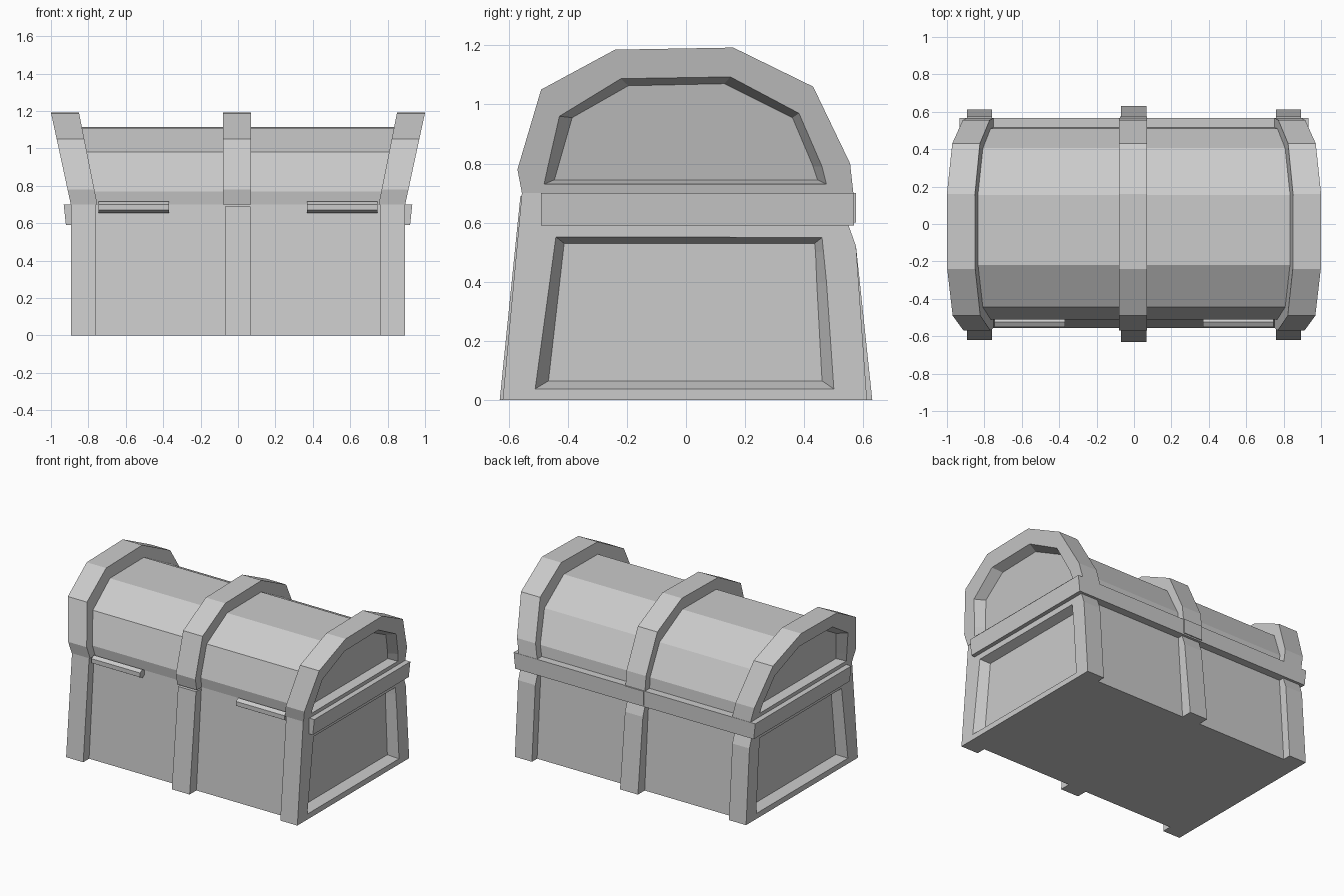
import bpy, bmesh, math

if "Cube" in bpy.data.objects:
    bpy.data.objects.remove(bpy.data.objects["Cube"])


def loft(name, rings, mirror=False):
    """Skin equal-length rings of (x, y, z) points and cap both ends."""
    bm = bmesh.new()
    vs = [[bm.verts.new(p) for p in r] for r in rings]
    n = len(vs[0])
    for a, b in zip(vs, vs[1:]):
        for i in range(n):
            j = (i + 1) % n
            bm.faces.new((a[i], a[j], b[j], b[i]))
    bm.faces.new(vs[0][::-1])
    bm.faces.new(vs[-1])
    bmesh.ops.recalc_face_normals(bm, faces=bm.faces)
    me = bpy.data.meshes.new(name)
    bm.to_mesh(me)
    bm.free()
    ob = bpy.data.objects.new(name, me)
    bpy.context.collection.objects.link(ob)
    if mirror:
        ob.modifiers.new("Mirror", "MIRROR").use_mirror_merge = False
    return ob


def ring(profile, x0, slope=0.0):
    """Place a (y, z) profile at x0, leaning outward above the lid seam."""
    return [(x0 + slope * (z - 0.70), y, z) for y, z in profile]


def prism(name, profile, x0, x1, mirror=False):
    return loft(name, [ring(profile, x0), ring(profile, x1)], mirror)


# Lower box
prism("chest_body", [(-.555, 0), (-.50, .70), (.505, .70), (.555, 0)], -.83, .83)

# Lower end frames with recessed panels
post = [(-.62, 0), (-.555, .70), (.50, .70), (.55, .59), (.575, .52), (.612, 0)]
opening = [(-.51, .038), (-.44, .552), (.46, .55), (.465, .50), (.475, .40), (.50, .038)]
panel = [(-.465, .065), (-.412, .53), (.435, .53), (.438, .50), (.442, .40), (.46, .065)]
loft("lower_end_frame", [ring(post, .76), ring(post, .892),
                         ring(opening, .892), ring(panel, .83)], True)

# Lower centre strap, front and back
prism("lower_centre_strap", [(-.63, 0), (-.56, .69), (.50, .69), (.55, .59),
                             (.575, .52), (.63, 0)], -.07, .068)

# Rim around the sides and back
side_rim = [[(x0, y, .59), (x1, y, .59), (x1 + .012, y, .70), (x0, y, .70)]
            for y, x0, x1 in ((-.49, .82, .92), (.568, .82, .92))]
loft("side_rim", side_rim, True)
prism("back_rim", [(.47, .59), (.568, .59), (.568, .70), (.47, .70)], -.86, .86)
prism("back_rim_clasp", [(.50, .60), (.575, .60), (.575, .70), (.50, .70)], -.075, .07)

# Barrel lid
barrel = [(-.50, .70), (-.51, .77), (-.445, .98), (-.22, 1.11),
          (.155, 1.113), (.405, .98), (.51, .775), (.515, .70)]
loft("lid_barrel", [ring(barrel, -.79, -.2), ring(barrel, .79, .2)])

# Flared lid end bands with recessed panels
band = [(-.555, .70), (-.57, .78), (-.49, 1.05), (-.24, 1.185),
        (.16, 1.192), (.43, 1.06), (.555, .80), (.566, .70)]
arch = [(-.48, .73), (-.467, .79), (-.428, .96), (-.22, 1.087),
        (.15, 1.093), (.382, .97), (.46, .79), (.475, .73)]
inner = [(-.445, .745), (-.432, .79), (-.385, .955), (-.195, 1.063),
         (.13, 1.07), (.36, .955), (.43, .79), (.445, .745)]
loft("lid_end_band", [ring(band, .752, .2), ring(band, .894, .216),
                      ring(arch, .894, .216), ring(inner, .834, .216)], True)

# Lid centre strap
prism("lid_centre_strap", band, -.08, .07)

# Hinge rods on the front
rod = [(-.525 + .03 * math.cos(math.radians(a)), .685 + .03 * math.sin(math.radians(a)))
       for a in range(30, 390, 60)]
prism("front_rod", rod, .37, .745, True)
